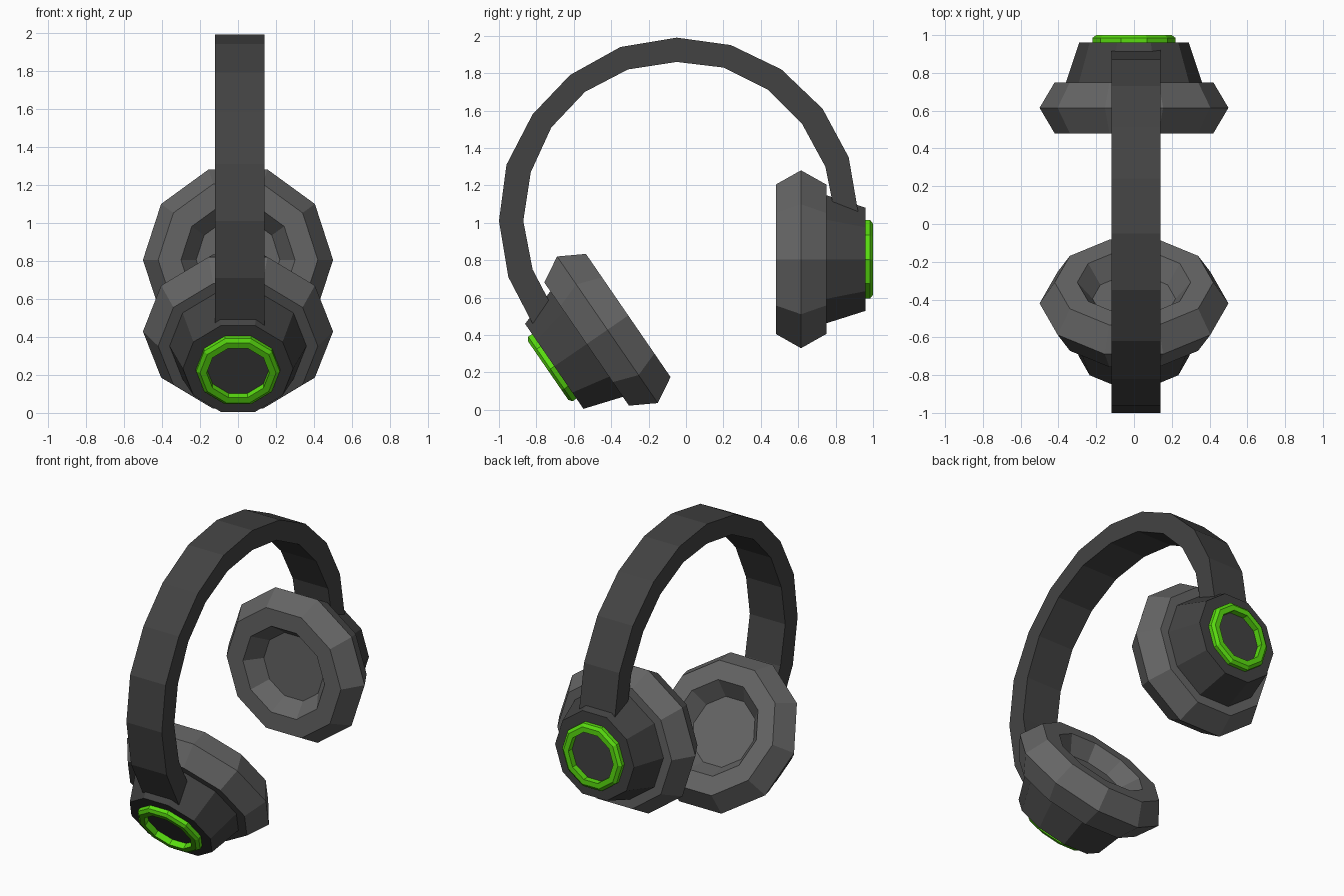
import bpy, bmesh
from math import sin, cos, pi, radians
from mathutils import Matrix

if "Cube" in bpy.data.objects:
    bpy.data.objects.remove(bpy.data.objects["Cube"])

SIDES = 10


def material(name, rgb):
    m = bpy.data.materials.new(name)
    m.diffuse_color = (*rgb, 1)
    m.use_nodes = True
    m.node_tree.nodes["Principled BSDF"].inputs["Base Color"].default_value = m.diffuse_color
    return m


DARK = material("dark_grey", (0.055, 0.055, 0.055))
SOFT = material("soft_grey", (0.13, 0.13, 0.13))
GREEN = material("green", (0.10, 0.72, 0.005))


def finish(bm, name, mat):
    bmesh.ops.recalc_face_normals(bm, faces=bm.faces)
    me = bpy.data.meshes.new(name)
    bm.to_mesh(me)
    bm.free()
    ob = bpy.data.objects.new(name, me)
    bpy.context.collection.objects.link(ob)
    me.materials.append(mat)
    return ob


def lathe(name, profile, mat, matrix, closed=False):
    """Spin (height, radius) points into a ten-sided part; cap the ends unless closed."""
    bm = bmesh.new()
    rings = [[bm.verts.new((r * cos(2 * pi * i / SIDES), r * sin(2 * pi * i / SIDES), w))
              for i in range(SIDES)] for w, r in profile]
    pairs = list(zip(rings, rings[1:]))
    if closed:
        pairs.append((rings[-1], rings[0]))
    else:
        bm.faces.new(rings[0])
        bm.faces.new(rings[-1])
    for a, b in pairs:
        for i in range(SIDES):
            j = (i + 1) % SIDES
            bm.faces.new((a[i], a[j], b[j], b[i]))
    ob = finish(bm, name, mat)
    ob.matrix_world = matrix
    return ob


# Ear cups: same parts, placed upright at the back and tilted at the front
CUSHION = [(-0.03, 0.22), (-0.135, 0.30), (-0.135, 0.42), (0, 0.50), (0.135, 0.42), (0.135, 0.34)]
SHELL = [(0.10, 0.36), (0.135, 0.36), (0.345, 0.29)]
RING = [(0.335, 0.165), (0.335, 0.22), (0.37, 0.22), (0.385, 0.20), (0.385, 0.165)]
for side, y, z, angle in (("back", 0.615, 0.805, -90), ("front", -0.42, 0.428, 124.5)):
    m = Matrix.Translation((0, y, z)) @ Matrix.Rotation(radians(angle), 4, 'X')
    lathe(side + "_ear_cushion", CUSHION, SOFT, m)
    lathe(side + "_cup_shell", SHELL, DARK, m)
    lathe(side + "_accent_ring", RING, GREEN, m, closed=True)

# Headband: outer and inner outlines in the side plane, extruded across x
OUTER = [(-0.82, 0.46), (-0.95, 0.71), (-1.0, 1.01), (-0.96, 1.31), (-0.82, 1.58), (-0.62, 1.79),
         (-0.35, 1.94), (-0.05, 1.99), (0.24, 1.95), (0.51, 1.82), (0.73, 1.61), (0.87, 1.35), (0.92, 1.06)]
INNER = [(-0.71, 0.54), (-0.82, 0.75), (-0.87, 1.01), (-0.83, 1.27), (-0.72, 1.51), (-0.54, 1.70),
         (-0.31, 1.82), (-0.05, 1.86), (0.20, 1.83), (0.44, 1.71), (0.62, 1.53), (0.745, 1.30), (0.785, 1.10)]
X0, X1 = -0.12, 0.14
bm = bmesh.new()
sections = [[bm.verts.new(c) for c in ((X0, *o), (X1, *o), (X1, *i), (X0, *i))]
            for o, i in zip(OUTER, INNER)]
for a, b in zip(sections, sections[1:]):
    for k in range(4):
        n = (k + 1) % 4
        bm.faces.new((a[k], a[n], b[n], b[k]))
bm.faces.new(sections[0])
bm.faces.new(sections[-1])
finish(bm, "headband", DARK)
